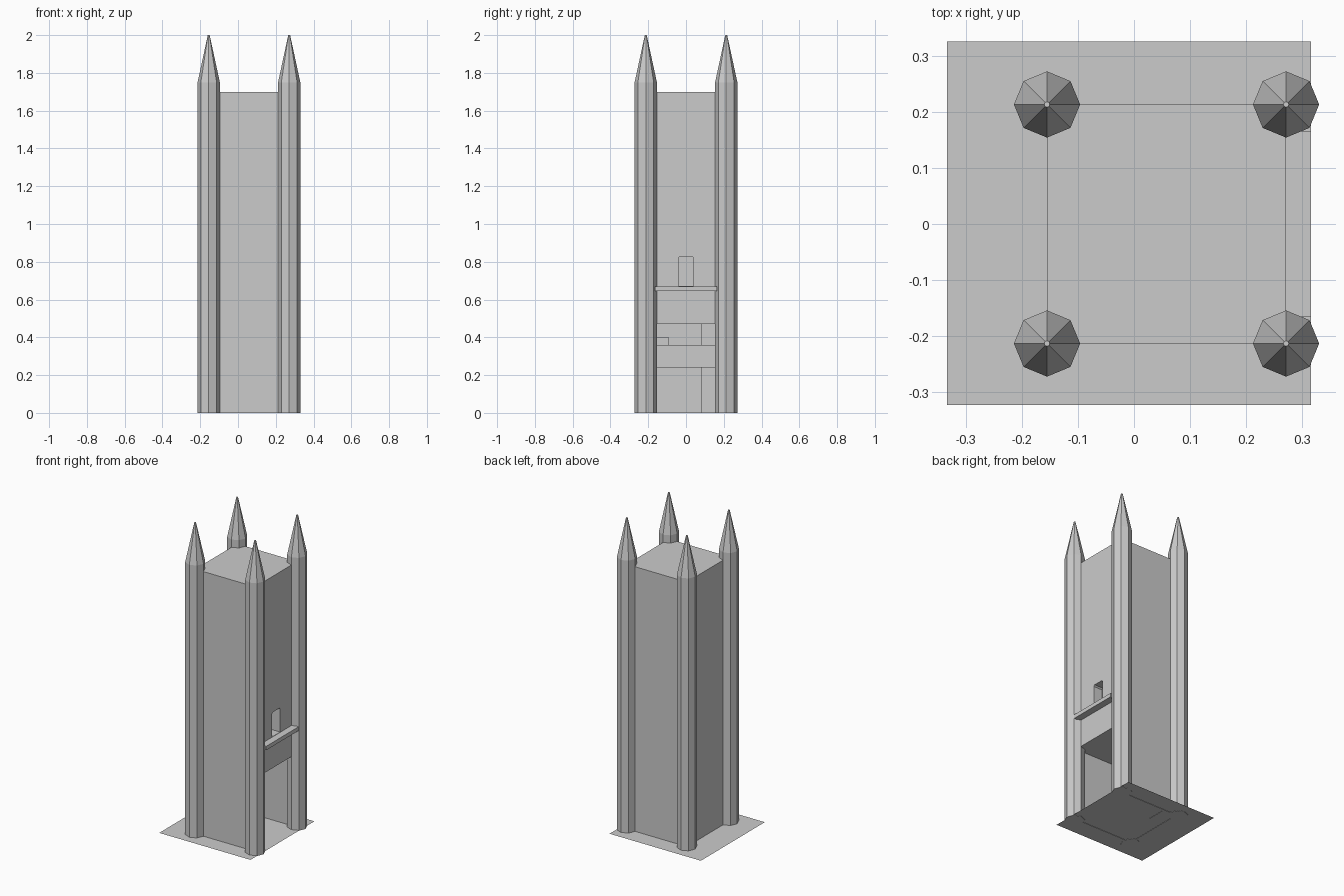
import bpy, bmesh, math

if "Cube" in bpy.data.objects:
    bpy.data.objects.remove(bpy.data.objects["Cube"])

X0, X1, Y0, Y1 = -0.155, 0.271, -0.213, 0.213   # tower shaft walls


def finish(name, bm):
    bmesh.ops.recalc_face_normals(bm, faces=bm.faces[:])
    mesh = bpy.data.meshes.new(name)
    bm.to_mesh(mesh)
    bm.free()
    obj = bpy.data.objects.new(name, mesh)
    bpy.context.collection.objects.link(obj)
    return obj


def box(name, x0, x1, y0, y1, z0, z1):
    bm = bmesh.new()
    bmesh.ops.create_cube(bm, size=1)
    for v in bm.verts:
        v.co.x = x0 if v.co.x < 0 else x1
        v.co.y = y0 if v.co.y < 0 else y1
        v.co.z = z0 if v.co.z < 0 else z1
    return finish(name, bm)


def extrude_x(name, profile, x0, x1):
    bm = bmesh.new()
    face = bm.faces.new([bm.verts.new((x0, y, z)) for y, z in profile])
    ext = bmesh.ops.extrude_face_region(bm, geom=[face])["geom"]
    verts = [g for g in ext if isinstance(g, bmesh.types.BMVert)]
    bmesh.ops.translate(bm, verts=verts, vec=(x1 - x0, 0, 0))
    return finish(name, bm)


def cut(target, cutter):
    mod = target.modifiers.new("opening", 'BOOLEAN')
    mod.operation = 'DIFFERENCE'
    mod.solver = 'EXACT'
    mod.object = cutter
    bpy.context.view_layer.objects.active = target
    bpy.ops.object.modifier_apply(modifier=mod.name)
    bpy.data.objects.remove(cutter)


def turret(name, x, y):
    # stacked octagon rings: shaft, then a tall spire with a blunt tip
    bm = bmesh.new()
    rings = []
    for r, z in [(0.059, 0), (0.059, 1.75), (0.005, 2.0)]:
        rings.append([bm.verts.new((x + r * math.cos(i * math.pi / 4),
                                    y + r * math.sin(i * math.pi / 4), z))
                      for i in range(8)])
    for a, b in zip(rings, rings[1:]):
        for i in range(8):
            j = (i + 1) % 8
            bm.faces.new((a[i], a[j], b[j], b[i]))
    bm.faces.new(rings[0][::-1])
    bm.faces.new(rings[-1])
    return finish(name, bm)


# ground sheet
bm = bmesh.new()
bmesh.ops.create_grid(bm, x_segments=1, y_segments=1, size=0.324)
bmesh.ops.translate(bm, verts=bm.verts[:], vec=(-0.009, 0.001, 0.002))
finish("ground_sheet", bm)

# main shaft with open entrance hall and balcony window on the right side
shaft = box("tower_shaft", X0, X1, Y0, Y1, 0, 1.70)
cut(shaft, box("hall_cutter", -0.143, 0.30, -0.20, 0.20, -0.02, 0.47))
window = [(-0.04, 0.672), (0.04, 0.672), (0.04, 0.82),
          (0.032, 0.828), (-0.032, 0.828), (-0.04, 0.82)]
cut(shaft, extrude_x("window_cutter", window, 0.21, 0.30))

# ledge over the entrance
box("entrance_ledge", 0.262, 0.315, -0.165, 0.165, 0.645, 0.67)

# stair blocks and landing at the back of the hall
box("lower_stair", -0.13, -0.05, 0.08, 0.20, 0, 0.24)
box("landing", -0.143, -0.04, -0.20, 0.20, 0.24, 0.36)
box("upper_stair", -0.13, -0.05, 0.08, 0.20, 0.36, 0.47)
box("landing_step", -0.13, -0.05, -0.20, -0.09, 0.36, 0.40)

# corner turrets
for xn, x in (("left", X0), ("right", X1)):
    for yn, y in (("front", Y0), ("back", Y1)):
        turret(f"turret_{yn}_{xn}", x, y)
